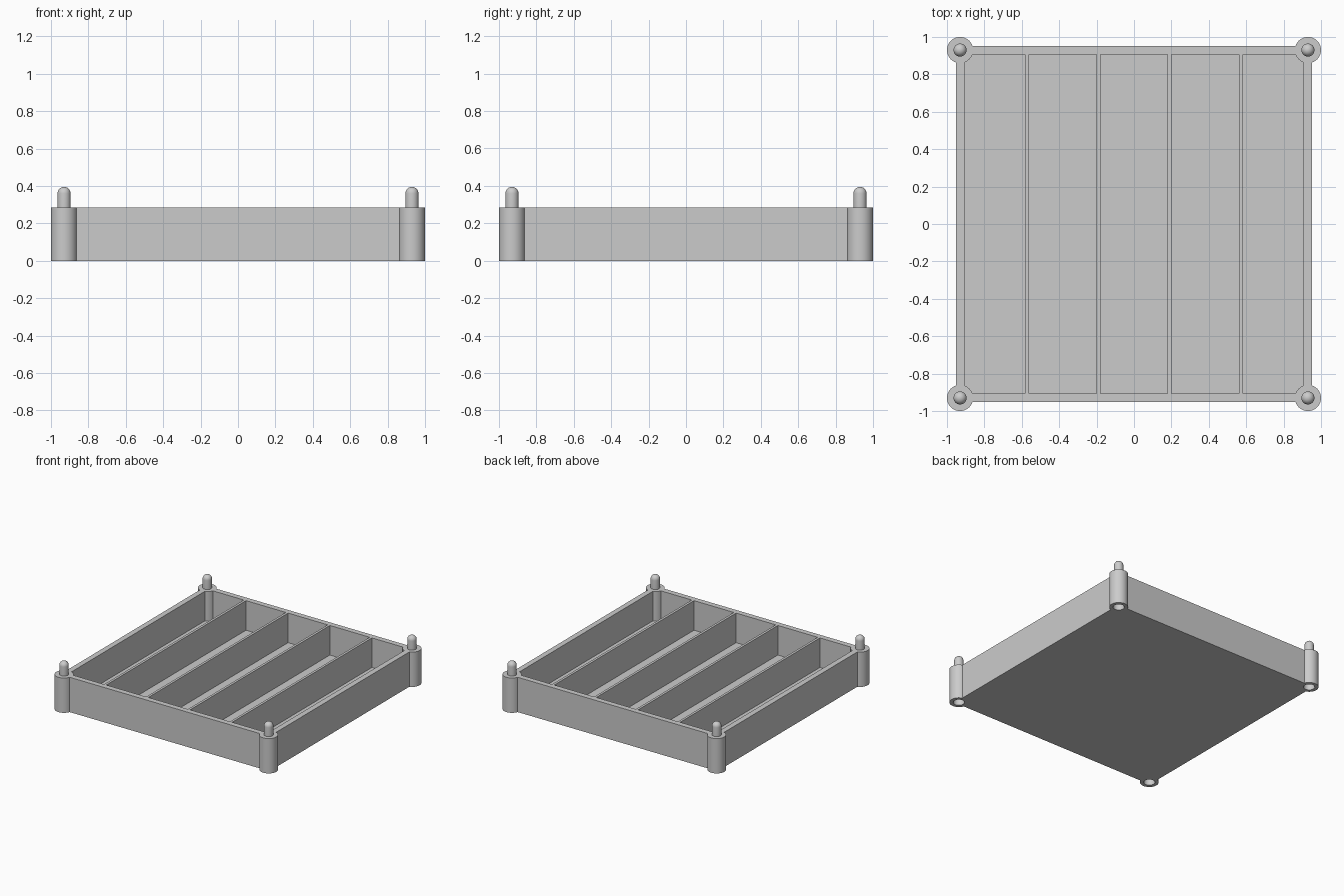
import bpy, bmesh, math
from mathutils import Matrix, Vector

if "Cube" in bpy.data.objects:
    bpy.data.objects.remove(bpy.data.objects["Cube"], do_unlink=True)

# Main sizes
HEIGHT, FLOOR = 0.286, 0.043
OUTER, INNER = 0.952, 0.907
POST, POST_R = 0.93, 0.07
PEG_R, PEG_TOP = 0.035, 0.395
HOLE_R, HOLE_DEPTH = 0.042, 0.12
DIVIDERS, DIVIDER_T = (-0.572, -0.19, 0.19, 0.572), 0.02
CORNERS = [(x, y) for x in (-POST, POST) for y in (-POST, POST)]

grey = bpy.data.materials.new("light grey plastic")
grey.use_nodes = True
colour = (0.6, 0.6, 0.6, 1)
grey.diffuse_color = colour
grey.node_tree.nodes["Principled BSDF"].inputs["Base Color"].default_value = colour


def make_object(name, bm):
    mesh = bpy.data.meshes.new(name)
    bmesh.ops.recalc_face_normals(bm, faces=bm.faces)
    bm.to_mesh(mesh)
    bm.free()
    mesh.materials.append(grey)
    obj = bpy.data.objects.new(name, mesh)
    bpy.context.collection.objects.link(obj)
    return obj


def add_box(bm, low, high):
    low, high = Vector(low), Vector(high)
    matrix = Matrix.Translation((low + high) / 2) @ Matrix.Diagonal((*(high - low), 1))
    bmesh.ops.create_cube(bm, size=1, matrix=matrix)


def cylinders(name, radius, z0, z1):
    """One upright cylinder at each corner."""
    bm = bmesh.new()
    for x, y in CORNERS:
        bmesh.ops.create_cone(bm, cap_ends=True, segments=48, radius1=radius,
                              radius2=radius, depth=z1 - z0,
                              matrix=Matrix.Translation((x, y, (z0 + z1) / 2)))
    return make_object(name, bm)


def combine(target, tool, operation):
    mod = target.modifiers.new(tool.name, "BOOLEAN")
    mod.operation, mod.solver, mod.object = operation, "EXACT", tool
    bpy.context.view_layer.objects.active = target
    bpy.ops.object.modifier_apply(modifier=mod.name)
    bpy.data.objects.remove(tool, do_unlink=True)


def smooth(obj):
    bpy.ops.object.select_all(action="DESELECT")
    obj.select_set(True)
    bpy.context.view_layer.objects.active = obj
    bpy.ops.object.shade_smooth_by_angle(angle=math.radians(30))


# Tray block
bm = bmesh.new()
add_box(bm, (-OUTER, -OUTER, 0), (OUTER, OUTER, HEIGHT))
tray = make_object("tray", bm)

# Five compartments, leaving thin dividers between them
bm = bmesh.new()
half = DIVIDER_T / 2
starts = [-INNER] + [x + half for x in DIVIDERS]
ends = [x - half for x in DIVIDERS] + [INNER]
for a, b in zip(starts, ends):
    add_box(bm, (a, -INNER, FLOOR), (b, INNER, HEIGHT + 0.1))
combine(tray, make_object("compartment_cutter", bm), "DIFFERENCE")

# Round corner posts with sockets underneath
combine(tray, cylinders("corner_posts", POST_R, 0, HEIGHT), "UNION")
combine(tray, cylinders("socket_cutter", HOLE_R, -0.1, HOLE_DEPTH), "DIFFERENCE")
smooth(tray)

# Round-nosed stacking pegs, turned from a profile
dome = [(PEG_R * math.cos(t), PEG_TOP - PEG_R + PEG_R * math.sin(t))
        for t in (math.pi / 2 * i / 8 for i in range(9))]
profile = [(0, HEIGHT), (PEG_R, HEIGHT)] + dome
for x, y in CORNERS:
    bm = bmesh.new()
    verts = [bm.verts.new((r, 0, z)) for r, z in profile]
    edges = [bm.edges.new(pair) for pair in zip(verts, verts[1:])]
    bmesh.ops.spin(bm, geom=verts + edges, cent=(0, 0, 0), axis=(0, 0, 1),
                   angle=math.tau, steps=32)
    bmesh.ops.remove_doubles(bm, verts=bm.verts, dist=0.0005)
    side = ("front" if y < 0 else "back") + ("_left" if x > 0 else "_right")
    peg = make_object(side + "_peg", bm)
    peg.location = (x, y, 0)
    smooth(peg)
